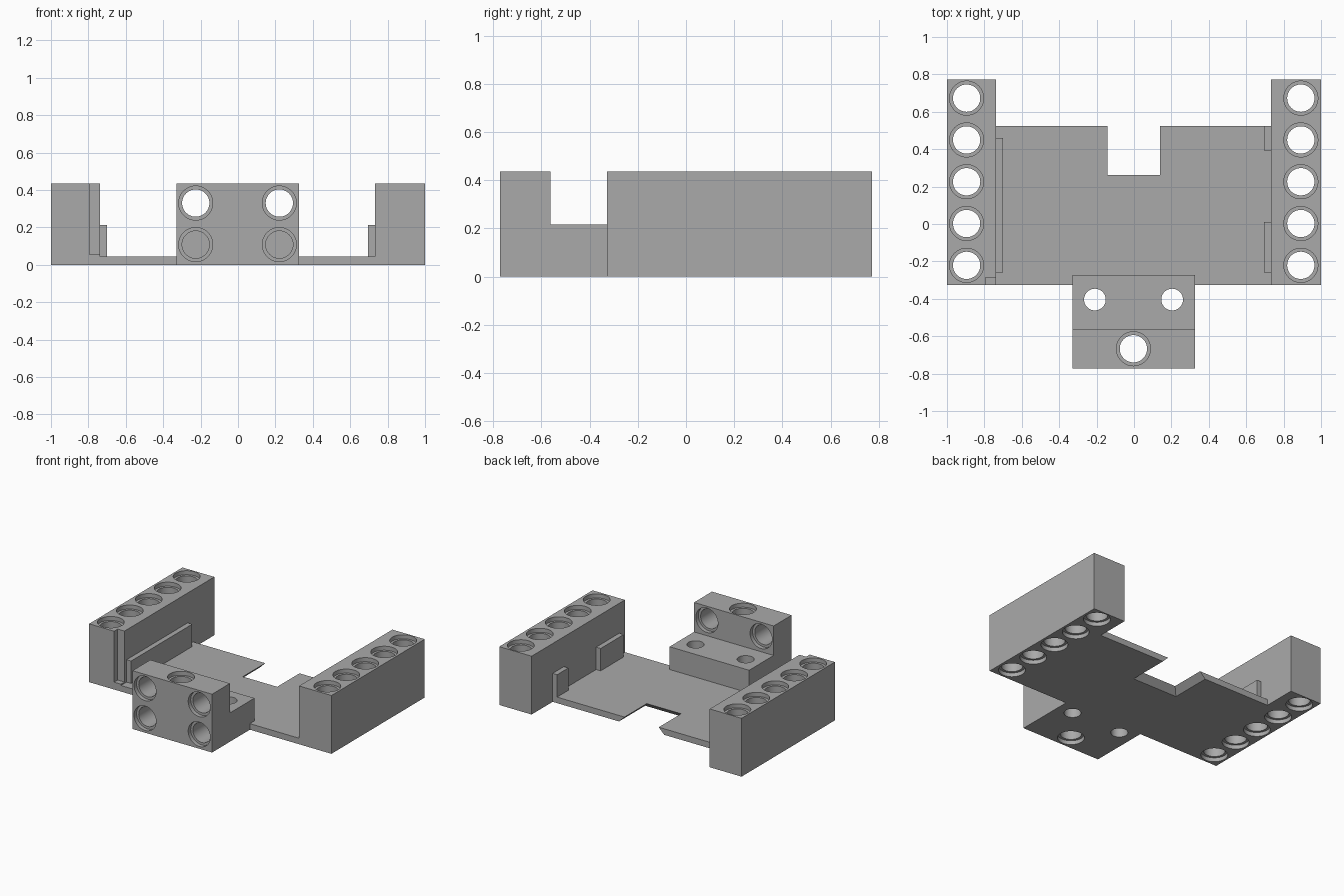
import bpy, bmesh, math
from mathutils import Matrix, Vector

cube = bpy.data.objects.get("Cube")
if cube:
    bpy.data.objects.remove(cube, do_unlink=True)

grey = bpy.data.materials.new("plain_grey")
grey.use_nodes = True
GREY = (0.4, 0.4, 0.4, 1)
grey.diffuse_color = GREY
grey.node_tree.nodes["Principled BSDF"].inputs["Base Color"].default_value = GREY

HOLE, RIM, LIP = 0.073, 0.091, 0.03      # peg hole radius, rim radius, rim depth
H, PLATE, STEP = 0.435, 0.045, 0.215     # main heights
FRONT, BACK = -0.773, 0.773
RAIL_FRONT = -0.327


def make(name, bm):
    bmesh.ops.recalc_face_normals(bm, faces=bm.faces)
    mesh = bpy.data.meshes.new(name)
    bm.to_mesh(mesh)
    bm.free()
    obj = bpy.data.objects.new(name, mesh)
    bpy.context.collection.objects.link(obj)
    mesh.materials.append(grey)
    return obj


def add_box(bm, lo, hi):
    lo, hi = Vector(lo), Vector(hi)
    m = Matrix.Translation((lo + hi) / 2) @ Matrix.Diagonal((*(hi - lo), 1))
    bmesh.ops.create_cube(bm, size=1, matrix=m)


def box(name, lo, hi):
    bm = bmesh.new()
    add_box(bm, lo, hi)
    return make(name, bm)


def prism(name, points, direction):
    """Extrude a closed polygon of 3D points along a direction."""
    bm = bmesh.new()
    face = bm.faces.new([bm.verts.new(p) for p in points])
    new = bmesh.ops.extrude_face_region(bm, geom=[face])["geom"]
    bmesh.ops.translate(bm, vec=direction,
                        verts=[v for v in new if isinstance(v, bmesh.types.BMVert)])
    return make(name, bm)


def add_lathe(bm, profile, matrix, n=48):
    """Closed turned solid from (radius, height) pairs around local z."""
    rings = [[bm.verts.new(matrix @ Vector((r * math.cos(math.tau * i / n),
                                            r * math.sin(math.tau * i / n), z)))
              for i in range(n)] for r, z in profile]
    for a, b in zip(rings, rings[1:]):
        for i in range(n):
            j = (i + 1) % n
            bm.faces.new((a[i], a[j], b[j], b[i]))
    bm.faces.new(rings[0][::-1])
    bm.faces.new(rings[-1])


def add_peg_hole(bm, matrix, length, through=True):
    """Hole with a wider rim at each open end, running along local +z."""
    profile = [(RIM, -0.02), (RIM, LIP), (HOLE, LIP)]
    if through:
        profile += [(HOLE, length - LIP), (RIM, length - LIP), (RIM, length + 0.02)]
    else:
        profile += [(HOLE, length)]
    add_lathe(bm, profile, matrix)


def carve(obj, bm):
    cutter = make("cutter", bm)
    cutter.hide_render = True
    mod = obj.modifiers.new("holes", "BOOLEAN")
    mod.operation, mod.solver, mod.object = "DIFFERENCE", "EXACT", cutter
    bpy.ops.object.select_all(action="DESELECT")
    bpy.context.view_layer.objects.active = obj
    obj.select_set(True)
    bpy.ops.object.modifier_apply(modifier=mod.name)
    bpy.data.objects.remove(cutter, do_unlink=True)
    bpy.ops.object.shade_smooth_by_angle(angle=math.radians(30))


# Side rails with a row of five peg holes each
for name, x0, x1, hx in (("right_rail", -1, -0.737, -0.895), ("left_rail", 0.733, 1, 0.892)):
    rail = box(name, (x0, RAIL_FRONT, 0), (x1, BACK, H))
    cut = bmesh.new()
    for i in range(5):
        add_peg_hole(cut, Matrix.Translation((hx, -0.221 + 0.2235 * i, 0)), H)
    if name == "right_rail":   # slot in the inner front corner
        add_box(cut, (-0.793, -0.4, 0.055), (-0.7, -0.285, 0.5))
    carve(rail, cut)

# Floor plate with a rear notch that flares out towards the underside
plate = box("floor_plate", (-0.737, RAIL_FRONT, 0), (0.733, 0.525, PLATE))
cut = bmesh.new()
rings = []
for z in (-0.02, PLATE + 0.02):
    f = PLATE - z
    rings.append([cut.verts.new((x, y, z)) for x, y in
                  ((-0.143 - f, 0.262 - f), (0.14 + f, 0.262 - f),
                   (0.14 + f, 0.7), (-0.143 - f, 0.7))])
cut.faces.new(rings[0])
cut.faces.new(rings[1])
for i in range(4):
    j = (i + 1) % 4
    cut.faces.new((rings[0][i], rings[0][j], rings[1][j], rings[1][i]))
carve(plate, cut)

# Low guide strips along the inner rail faces
box("right_guide", (-0.737, -0.26, PLATE), (-0.7, 0.46, 0.212))
box("left_guide_front", (0.696, -0.26, PLATE), (0.733, 0.012, 0.212))
box("left_guide_back", (0.696, 0.392, PLATE), (0.733, 0.525, 0.212))

# Stepped front block
WALL = -0.562
side = [(FRONT, 0), (RAIL_FRONT, 0), (RAIL_FRONT, PLATE), (-0.273, PLATE),
        (-0.273, STEP), (WALL, STEP), (WALL, H), (FRONT, H)]
block = prism("front_block", [(-0.33, y, z) for y, z in side], (0.657, 0, 0))
cut = bmesh.new()
turn = Matrix.Rotation(-math.pi / 2, 4, "X")   # local z to +y
for x in (-0.226, 0.221):
    add_peg_hole(cut, Matrix.Translation((x, FRONT, 0.33)) @ turn, WALL - FRONT)
    add_peg_hole(cut, Matrix.Translation((x, FRONT, 0.108)) @ turn, WALL - FRONT, False)
add_peg_hole(cut, Matrix.Translation((-0.003, -0.667, 0)), H)
for x in (-0.209, 0.204):                      # plain screw holes in the step
    add_lathe(cut, [(0.058, -0.02), (0.058, STEP + 0.02)], Matrix.Translation((x, -0.404, 0)))
carve(block, cut)
